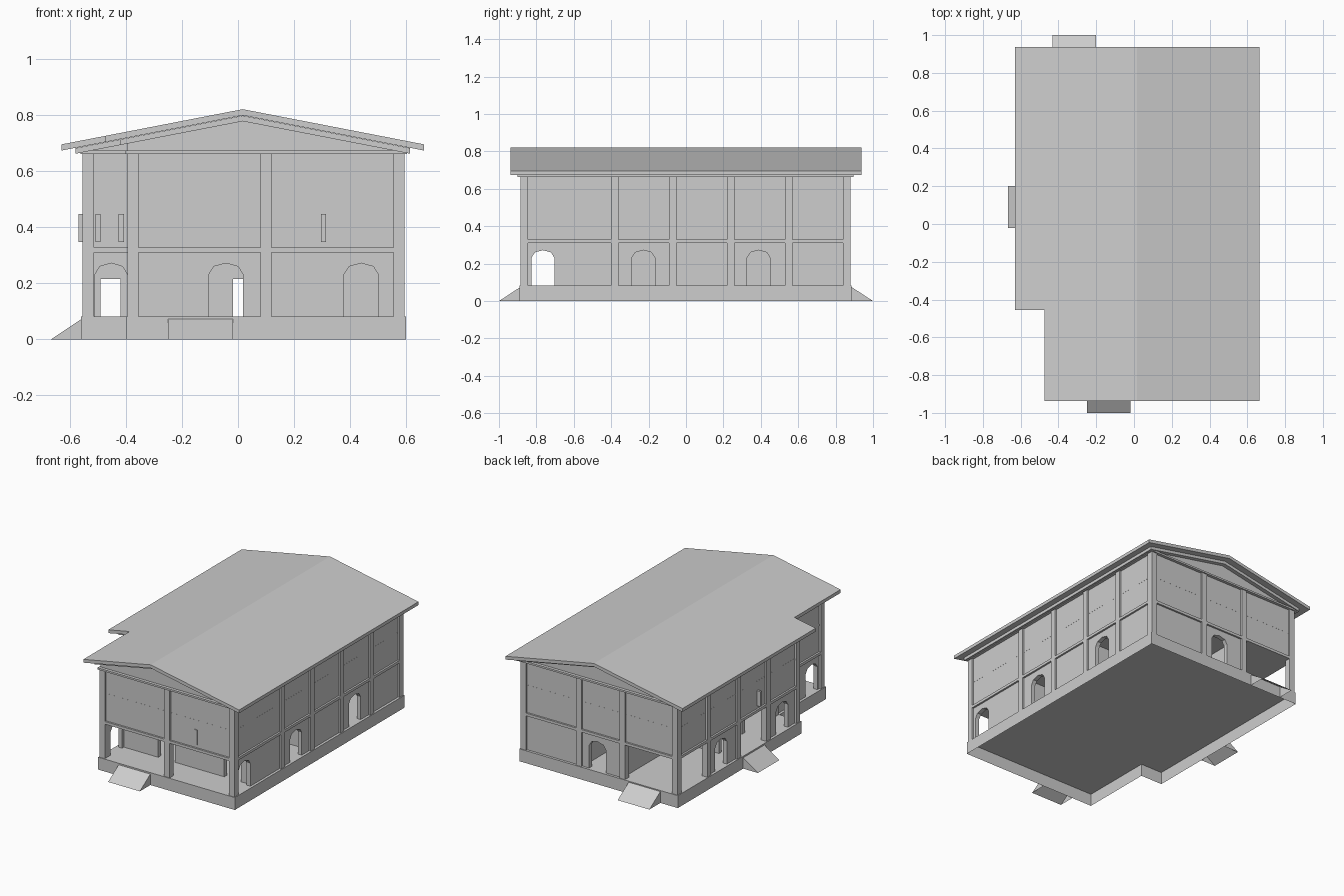
import bpy, bmesh, math

if "Cube" in bpy.data.objects:
    bpy.data.objects.remove(bpy.data.objects["Cube"])

grey = bpy.data.materials.new("plain_grey")
grey.diffuse_color = (0.61, 0.61, 0.61, 1)
grey.use_nodes = True
grey.node_tree.nodes["Principled BSDF"].inputs["Base Color"].default_value = grey.diffuse_color


def extrude(name, points, offset, open_bottom=False):
    """Solid from a flat outline pushed along an offset, optionally hollow below."""
    bm = bmesh.new()
    face = bm.faces.new([bm.verts.new(p) for p in points])
    ext = bmesh.ops.extrude_face_region(bm, geom=[face], use_keep_orig=True)
    moved = [g for g in ext["geom"] if isinstance(g, bmesh.types.BMVert)]
    bmesh.ops.translate(bm, verts=moved, vec=offset)
    bmesh.ops.recalc_face_normals(bm, faces=bm.faces)
    if open_bottom:
        low = [f for f in bm.faces if f.normal.z < -0.9]
        bmesh.ops.delete(bm, geom=low, context="FACES_ONLY")
    mesh = bpy.data.meshes.new(name)
    bm.to_mesh(mesh)
    bm.free()
    mesh.materials.append(grey)
    obj = bpy.data.objects.new(name, mesh)
    bpy.context.collection.objects.link(obj)
    return obj


def box(name, x0, x1, y0, y1, z0, z1):
    pts = [(x0, y0, z0), (x1, y0, z0), (x1, y1, z0), (x0, y1, z0)]
    return extrude(name, pts, (0, 0, z1 - z0))


FLOOR, MID0, MID1, TOP = 0.082, 0.31, 0.328, 0.662
T = 0.028  # wall thickness


def arch(c, w=0.122):
    """Arched doorway outline, left foot to right foot."""
    pts = [(c - w / 2, FLOOR)]
    for i in range(5):
        a = math.pi * (1 - i / 4)
        pts.append((c + w / 2 * math.cos(a), 0.232 + 0.04 * math.sin(a)))
    return pts + [(c + w / 2, FLOOR)]


def door(c, w=0.072):
    return [(c - w / 2, FLOOR), (c - w / 2, 0.215), (c + w / 2, 0.215), (c + w / 2, FLOOR)]


def wall(name, along, pos, a0, a1, openings=(), z0=FLOOR, z1=MID0):
    """Wall running along x or y, from pos to pos + T, with openings at its foot."""
    outline = [(a0, z0)]
    for o in openings:
        outline += o
    outline += [(a1, z0), (a1, z1), (a0, z1)]
    if along == "x":
        return extrude(name, [(a, pos, z) for a, z in outline], (0, T, 0))
    return extrude(name, [(pos, a, z) for a, z in outline], (T, 0, 0))


def footprint(name, g, z0, z1, open_bottom=False):
    """Slab with the cut corner of the plan, grown outwards by g."""
    pts = [(-0.395 - g, -0.885 - g), (0.595 + g, -0.885 - g), (0.595 + g, 0.88 + g),
           (-0.555 - g, 0.88 + g), (-0.555 - g, -0.40 - g), (-0.395 - g, -0.40 - g)]
    return extrude(name, [(x, y, z0) for x, y in pts], (0, 0, z1 - z0), open_bottom)


# Hollow plinth and floors
footprint("plinth", 0.005, 0, FLOOR, True)
footprint("middle_floor", 0, MID0, MID1)
footprint("upper_floor", -0.0115, 0.495, 0.51)
footprint("ceiling", 0.008, TOP, 0.674)

# Pillars around the outside
right_y = [-0.865, -0.38, -0.07, 0.24, 0.55, 0.86]
spots = [(0.575, y) for y in right_y]
spots += [(-0.535, y) for y in right_y[1:]]
spots += [(-0.375, -0.865), (-0.375, -0.38), (0.1, -0.865), (0.17, 0.86), (-0.15, 0.86)]
for x, y in spots:
    box("pillar", x - 0.02, x + 0.02, y - 0.02, y + 0.02, FLOOR, TOP)

# Ground floor outer walls
XR, XL, XN = 0.583 - T, -0.543, -0.383
YF, YB, YN = -0.873, 0.868 - T, -0.388
wall("right_lower_wall", "y", XR, -0.865, 0.86, [arch(-0.765), arch(-0.228), arch(0.388)])
wall("porch_left_wall", "y", XN, -0.865, -0.38, [arch(-0.765)])
wall("left_lower_wall_front", "y", XL, -0.38, -0.07, [arch(-0.228)])
wall("left_lower_wall_rear", "y", XL, 0.24, 0.55, [arch(0.41)])
wall("notch_lower_wall", "x", YN, -0.535, -0.375, [arch(-0.453, 0.115)])
wall("back_lower_wall", "x", YB, -0.15, 0.575, [arch(0.04)])

# Ground floor inner walls
wall("front_porch_wall", "x", -0.685, -0.375, 0.575, [arch(-0.043), arch(0.44)])
wall("front_room_wall", "x", YN, 0.13, 0.575)
wall("front_room_side_wall", "y", 0.115, -0.38, -0.07)
wall("hall_wall", "x", -0.08, -0.375, 0.575, [door(0, 0.034)])
wall("rear_room_wall", "x", 0.215, 0.15, 0.575)
wall("rear_room_side_wall", "y", 0.145, 0.22, 0.86)
wall("rear_porch_wall", "x", 0.226, -0.535, -0.12, [door(-0.455)])
wall("rear_porch_side_wall", "y", -0.144, 0.24, 0.86)

# Upper floor walls
up = dict(z0=MID1, z1=TOP)
wall("right_upper_wall", "y", XR, -0.865, 0.86, **up)
wall("left_upper_wall", "y", XL, -0.38, 0.86, **up)
wall("notch_upper_side_wall", "y", XN, -0.865, -0.38, **up)
wall("notch_upper_front_wall", "x", YN, -0.535, -0.375, **up)
wall("front_upper_wall", "x", YF, -0.375, 0.575, **up)
wall("back_upper_wall", "x", YB, -0.535, 0.575, **up)

# Small upper window shutters
for x, y in ((0.305, YF), (-0.5, YN), (-0.417, YN)):
    box("window_shutter", x - 0.009, x + 0.009, y - 0.006, y + 0.01, 0.348, 0.447)
box("window_shutter", -0.57, -0.53, 0.02, 0.036, 0.348, 0.447)

# Roof layers follow one slope; the left front part is shorter
RIDGE, SLOPE = 0.017, 0.194


def roof_z(x, drop):
    return 0.822 - drop - SLOPE * abs(x - RIDGE)


def roof_part(name, x0, x1, y0, y1, drop, thick):
    top = [(x, y0, roof_z(x, drop)) for x in (x0, RIDGE, x1)]
    low = [(x, y0, roof_z(x, drop + thick)) for x in (x1, RIDGE, x0)]
    return extrude(name, top + low, (0, y1 - y0, 0))


roof_part("roof_rear", -0.63, 0.664, -0.455, 0.937, 0, 0.022)
roof_part("roof_front", -0.475, 0.664, -0.937, -0.455, 0, 0.022)
roof_part("roof_underlayer_rear", -0.58, 0.615, -0.42, 0.895, 0.023, 0.02)
roof_part("roof_underlayer_front", -0.42, 0.615, -0.9, -0.42, 0.023, 0.02)

# Gable ends
for name, x0, y0 in (("front_gable", -0.395, -0.873), ("back_gable", -0.555, 0.84)):
    pts = [(x0, y0, 0.665), (0.595, y0, 0.665)]
    pts += [(x, y0, roof_z(x, 0.035)) for x in (0.595, RIDGE, x0)]
    extrude(name, pts, (0, T, 0))

# Entry ramps, hollow below
for name, pts, run in (
    ("front_ramp", [(-0.25, -0.89, 0), (-0.25, -1.0, 0), (-0.25, -0.89, 0.072)], (0.232, 0, 0)),
    ("back_ramp", [(-0.432, 0.885, 0), (-0.432, 1.0, 0), (-0.432, 0.885, 0.075)], (0.232, 0, 0)),
    ("side_ramp", [(-0.56, -0.02, 0), (-0.668, -0.02, 0), (-0.56, -0.02, 0.072)], (0, 0.222, 0)),
):
    extrude(name, pts, run, True)
